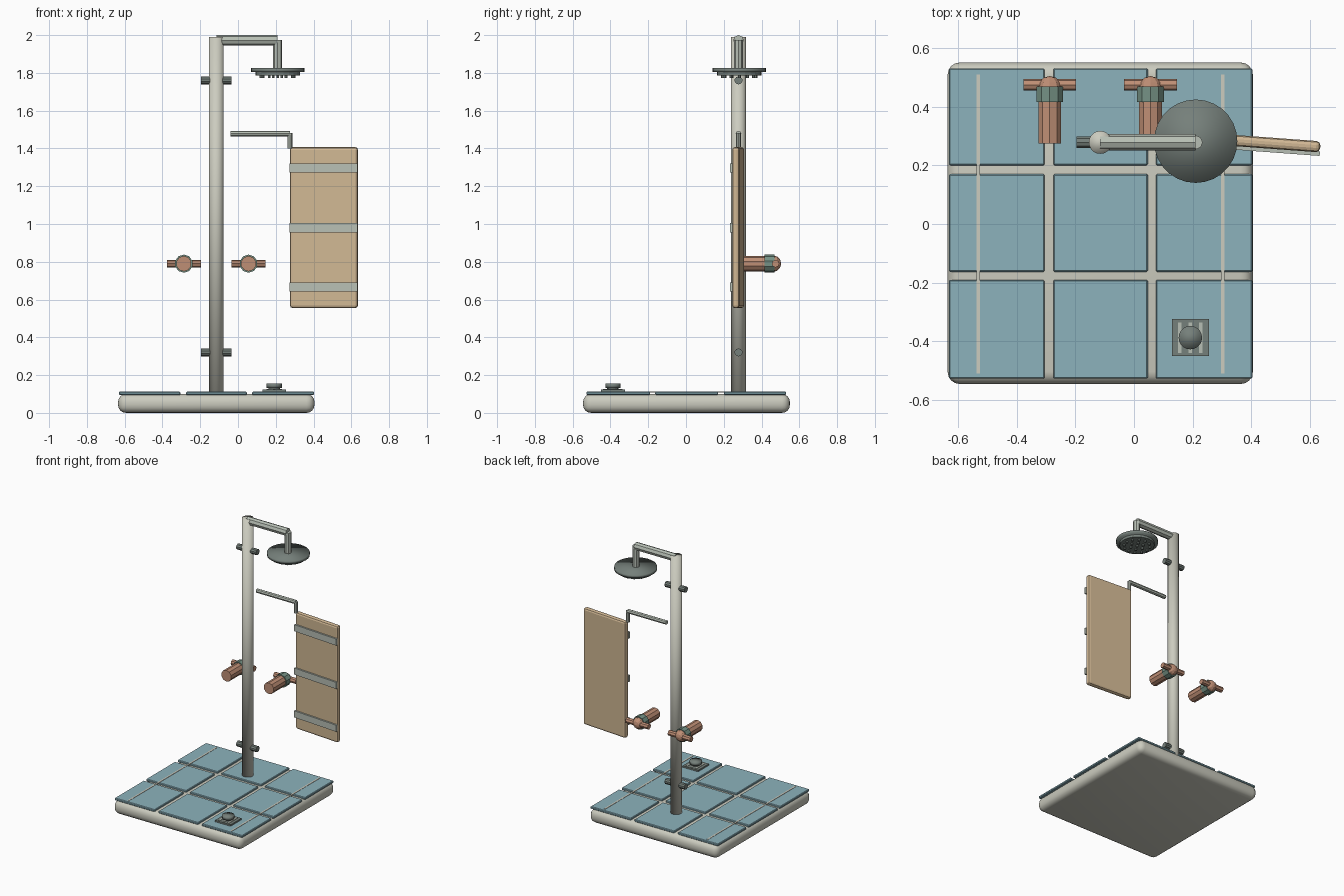
import bpy, bmesh, math
from mathutils import Vector, Matrix

cube = bpy.data.objects.get("Cube")
if cube:
    bpy.data.objects.remove(cube, do_unlink=True)


def material(name, rgb):
    linear = [((c + 0.055) / 1.055) ** 2.4 for c in rgb] + [1.0]
    m = bpy.data.materials.new(name)
    m.use_nodes = True
    m.diffuse_color = linear
    m.node_tree.nodes["Principled BSDF"].inputs["Base Color"].default_value = linear
    return m


STONE = material("pale stone", (0.80, 0.80, 0.75))
STEEL = material("brushed steel", (0.72, 0.75, 0.71))
DARK = material("dark metal", (0.46, 0.50, 0.48))
TILE = material("blue tile", (0.55, 0.70, 0.74))
WOOD = material("light wood", (0.82, 0.72, 0.58))
COPPER = material("copper", (0.75, 0.56, 0.46))
PATINA = material("green patina", (0.46, 0.57, 0.52))


def finish(bm, name, mat, smooth=False):
    bmesh.ops.recalc_face_normals(bm, faces=bm.faces)
    for f in bm.faces:
        f.smooth = smooth
    mesh = bpy.data.meshes.new(name)
    bm.to_mesh(mesh)
    bm.free()
    mesh.materials.append(mat)
    ob = bpy.data.objects.new(name, mesh)
    bpy.context.collection.objects.link(ob)
    return ob


def box(name, mat, lo, hi, bevel=0, segments=2, smooth=False):
    lo, hi = Vector(lo), Vector(hi)
    bm = bmesh.new()
    bmesh.ops.create_cube(bm, size=1)
    bmesh.ops.scale(bm, vec=hi - lo, verts=bm.verts)
    bmesh.ops.translate(bm, vec=(lo + hi) / 2, verts=bm.verts)
    if bevel:
        bmesh.ops.bevel(bm, geom=bm.edges[:], offset=bevel, segments=segments,
                        profile=0.5, affect='EDGES')
    return finish(bm, name, mat, smooth)


def rod(name, mat, start, end, radius, sides=8, smooth=False):
    start, end = Vector(start), Vector(end)
    axis = end - start
    bm = bmesh.new()
    bmesh.ops.create_cone(bm, cap_ends=True, segments=sides, radius1=radius,
                          radius2=radius, depth=axis.length)
    turn = axis.to_track_quat('Z', 'Y').to_matrix().to_4x4()
    bm.transform(Matrix.Translation((start + end) / 2) @ turn)
    return finish(bm, name, mat, smooth)


# Tray with rounded rim
box("base_tray", STONE, (-0.635, -0.545, 0), (0.405, 0.55, 0.1), 0.042, 4, True)

# Grid of floor tiles
columns = [(-0.63, -0.305), (-0.275, 0.047), (0.075, 0.403)]
rows = [(-0.527, -0.19), (-0.163, 0.17), (0.2, 0.53)]
for i, (x0, x1) in enumerate(columns):
    for j, (y0, y1) in enumerate(rows):
        box(f"floor_tile_{i}_{j}", TILE, (x0, y0, 0.095), (x1, y1, 0.112), 0.004, 1)

# Thin inlay lines along both sides
for side, x in (("right", -0.53), ("left", 0.302)):
    box(f"inlay_line_{side}", STONE, (x - 0.006, -0.51, 0.107), (x + 0.006, 0.51, 0.114))

# Drain plate, slots and cap
DX, DY = 0.192, -0.387
box("drain_plate", DARK, (DX - 0.063, DY - 0.063, 0.11), (DX + 0.063, DY + 0.063, 0.123))
for k in (-1, 0, 1):
    x = DX + k * 0.036
    box(f"drain_slot_{k + 2}", STEEL, (x - 0.006, DY - 0.052, 0.12),
        (x + 0.006, DY + 0.052, 0.126))
rod("drain_stem", DARK, (DX, DY, 0.12), (DX, DY, 0.136), 0.03, 16)
rod("drain_cap", DARK, (DX, DY, 0.132), (DX, DY, 0.156), 0.04, 20, True)

# Upright pole with cross pins
PX, PY = -0.115, 0.278
rod("pole", STONE, (PX, PY, 0.1), (PX, PY, 1.99), 0.039, 20, True)
for label, z in (("lower", 0.32), ("upper", 1.76)):
    rod(f"pole_pin_{label}", DARK, (PX - 0.08, PY, z), (PX + 0.08, PY, z), 0.021, 10)

# Overhead arm and drop pipe
HX = 0.21
rod("shower_arm", STEEL, (PX, PY, 1.972), (HX, PY, 1.972), 0.028)
rod("shower_drop", STEEL, (HX, PY, 1.82), (HX, PY, 1.975), 0.024)

# Shower head: plate, spray face and nozzles
rod("shower_plate", DARK, (HX, PY + 0.004, 1.804), (HX, PY + 0.004, 1.825), 0.142, 28, True)
rod("spray_face", DARK, (HX, PY + 0.004, 1.786), (HX, PY + 0.004, 1.806), 0.118, 24)
for ring, (count, r) in enumerate([(1, 0), (6, 0.045), (12, 0.088)]):
    for n in range(count):
        a = math.tau * n / count
        x, y = HX + r * math.cos(a), PY + 0.004 + r * math.sin(a)
        rod(f"nozzle_{ring}_{n}", DARK, (x, y, 1.773), (x, y, 1.79), 0.008, 6)

# Hanging bar for the panel
rod("hanger_bar", STEEL, (-0.04, PY, 1.478), (0.275, PY, 1.478), 0.015)
rod("hanger_drop", STEEL, (0.275, PY, 1.4), (0.275, PY, 1.482), 0.013)

# Slightly turned wooden panel with front bands
panel = [box("wood_panel", WOOD, (-0.18, -0.019, 0.555), (0.18, 0.019, 1.407), 0.014, 2)]
for n, z in enumerate((0.667, 0.98, 1.297)):
    panel.append(box(f"panel_band_{n + 1}", STEEL, (-0.18, -0.031, z - 0.024),
                     (0.18, -0.016, z + 0.024)))
for ob in panel:
    ob.location = (0.455, 0.276, 0)
    ob.rotation_euler.z = math.radians(-4.2)

# Pair of taps: body, collar, dome and cross handle
VZ = 0.79
for side, x in (("right", -0.287), ("left", 0.056)):
    rod(f"tap_body_{side}", COPPER, (x, 0.275, VZ), (x, 0.44, VZ), 0.041, 10)
    rod(f"tap_collar_{side}", PATINA, (x, 0.415, VZ), (x, 0.468, VZ), 0.048, 10)
    rod(f"tap_handle_{side}", COPPER, (x - 0.09, 0.474, VZ), (x + 0.09, 0.474, VZ), 0.02, 8)
    bm = bmesh.new()
    bmesh.ops.create_uvsphere(bm, u_segments=10, v_segments=6, radius=0.044)
    bm.transform(Matrix.Translation((x, 0.46, VZ)) @ Matrix.Rotation(math.pi / 2, 4, 'X'))
    finish(bm, f"tap_dome_{side}", COPPER)
